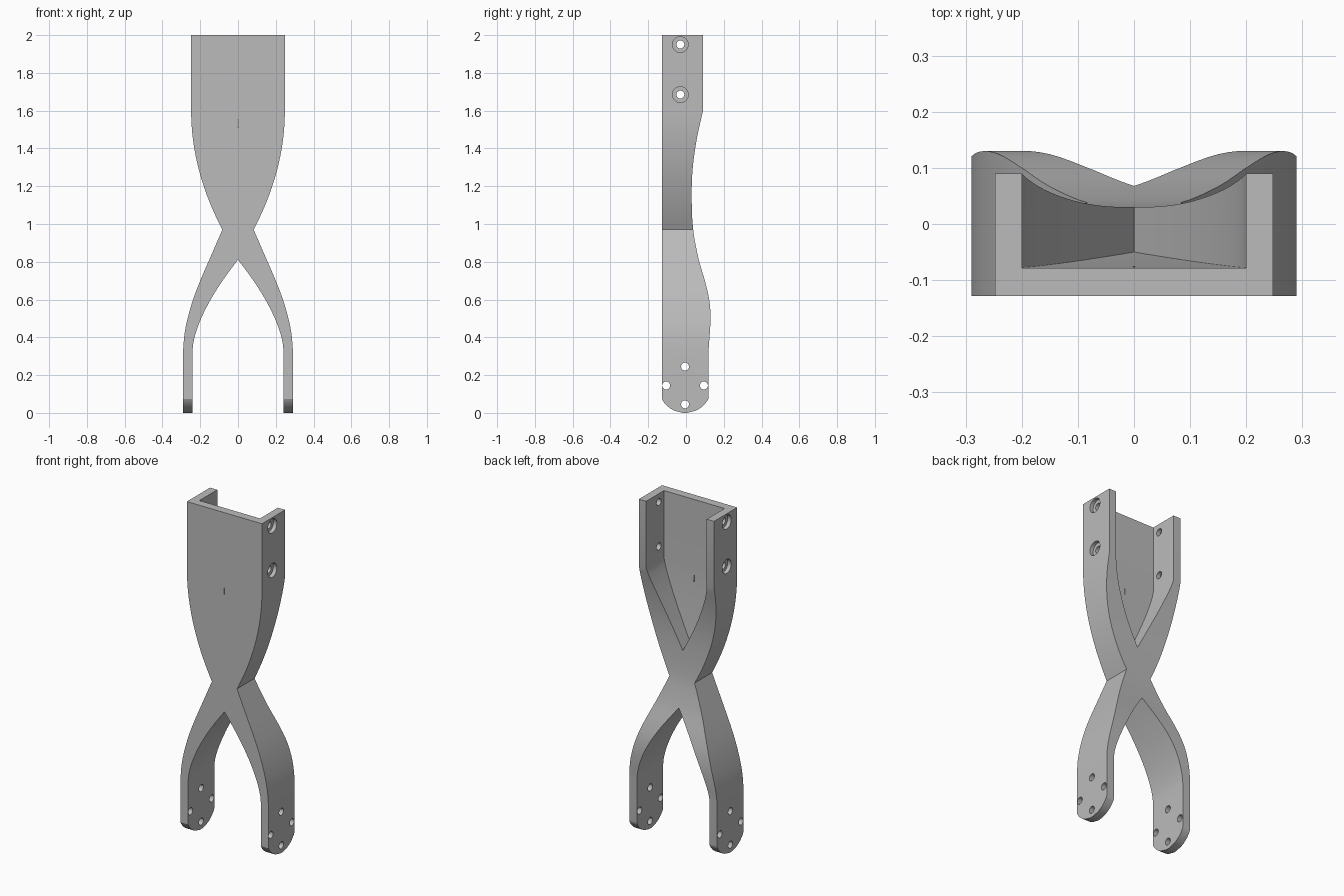
import bpy, bmesh, math
from mathutils import Matrix

cube = bpy.data.objects.get("Cube")
if cube:
    bpy.data.objects.remove(cube, do_unlink=True)

grey = bpy.data.materials.new("plain grey")
grey.use_nodes = True
grey.diffuse_color = (0.5, 0.5, 0.5, 1)
grey.node_tree.nodes["Principled BSDF"].inputs["Base Color"].default_value = (0.5, 0.5, 0.5, 1)


def finish(name, bm):
    bmesh.ops.recalc_face_normals(bm, faces=bm.faces)
    mesh = bpy.data.meshes.new(name)
    bm.to_mesh(mesh)
    bm.free()
    mesh.materials.append(grey)
    ob = bpy.data.objects.new(name, mesh)
    bpy.context.collection.objects.link(ob)
    return ob


def loft(name, rows):
    """Stack rectangles given as (z, half width, front y, back y)."""
    bm = bmesh.new()
    rings = [[bm.verts.new(p) for p in ((-w, f, z), (w, f, z), (w, b, z), (-w, b, z))]
             for z, w, f, b in rows]
    for low, high in zip(rings, rings[1:]):
        for i in range(4):
            j = (i + 1) % 4
            bm.faces.new((low[i], low[j], high[j], high[i]))
    bm.faces.new(rings[0])
    bm.faces.new(rings[-1])
    return finish(name, bm)


def spline(points, z):
    """Smooth interpolation through (z, value) points, held flat past the ends."""
    if z <= points[0][0]:
        return points[0][1]
    if z >= points[-1][0]:
        return points[-1][1]
    i = max(k for k in range(len(points) - 1) if points[k][0] <= z)
    def slope(k):
        a, b = points[max(k - 1, 0)], points[min(k + 1, len(points) - 1)]
        return (b[1] - a[1]) / (b[0] - a[0])
    (z0, v0), (z1, v1) = points[i], points[i + 1]
    h = z1 - z0
    t = (z - z0) / h
    return ((2*t**3 - 3*t**2 + 1) * v0 + (t**3 - 2*t**2 + t) * h * slope(i)
            + (3*t**2 - 2*t**3) * v1 + (t**3 - t**2) * h * slope(i + 1))


def span(a, b, n):
    return [a + (b - a) * i / n for i in range(n + 1)]


WAIST, CROTCH, NOTCH, WALL = 0.97, 0.81, 1.14, 1.6
BACK = [(0.34, 0.12), (0.5, 0.13), (0.6, 0.123), (0.7, 0.1), (0.81, 0.068),
        (0.97, 0.038), (1.15, 0.03), (1.3, 0.036), (1.45, 0.057), (1.6, 0.09)]
LEG = [(0.34, 0.29), (0.42, 0.283), (0.5, 0.267), (0.6, 0.238), (0.7, 0.2),
       (0.85, 0.135), (0.97, 0.083)]


def half_width(z):
    if z < WAIST:
        return spline(LEG, z)
    return 0.248 - 0.416 * max(WALL - z, 0) ** 2


# Outer envelope with rounded feet
rows = []
for z in span(0, 0.085, 8) + span(0.34, WAIST, 20) + span(WAIST, WALL, 20)[1:] + [2]:
    front, back = -0.128, spline(BACK, z)
    if z < 0.1:
        r = 0.14
        reach = max(math.sqrt(max(r * r - (r - z) ** 2, 0)), 0.01)
        front, back = max(front, -0.005 - reach), min(back, -0.005 + reach)
    rows.append((z, half_width(z), front, back))
body = loft("crossed_bracket", rows)

# Opening between the legs
rows = [(-0.1, 0.24, -0.4, 0.4)]
for z in span(0.34, CROTCH, 16):
    rows.append((z, max(0.24 * (1 - ((z - 0.34) / 0.47) ** 1.56), 0.0005), -0.4, 0.4))
cutters = [loft("leg_gap_cutter", rows)]

# Rear channel tapering down to a point
rows = []
for z in span(NOTCH, WALL, 14):
    t = (WALL - z) / (WALL - NOTCH)
    rows.append((z, max(0.2 * (1 - t ** 1.25), 0.0005), -0.078 + 0.028 * t ** 1.5, 0.4))
rows.append((2.2, 0.2, -0.078, 0.4))
cutters.append(loft("channel_cutter", rows))

# Narrow slit through the front plate
cutters.append(loft("slit_cutter", [(z, 0.002, -0.2, 0) for z in (1.51, 1.55)]))


def drill(name, x, y, z, radius, length):
    bm = bmesh.new()
    bmesh.ops.create_cone(bm, cap_ends=True, segments=24, radius1=radius, radius2=radius,
                          depth=length,
                          matrix=Matrix.Translation((x, y, z)) @ Matrix.Rotation(math.pi / 2, 4, 'Y'))
    cutters.append(finish(name, bm))


# Counterbored holes in the upper walls
for z in (1.95, 1.685):
    drill("bolt_hole_cutter", 0, -0.03, z, 0.021, 1)
    for side in (-1, 1):
        drill("counterbore_cutter", side * 0.275, -0.03, z, 0.042, 0.1)

# Four holes around each foot
for k in range(4):
    a = k * math.pi / 2
    drill("foot_hole_cutter", 0, -0.005 + 0.1 * math.cos(a), 0.145 + 0.1 * math.sin(a), 0.021, 1)

for ob in cutters:
    mod = body.modifiers.new(ob.name, 'BOOLEAN')
    mod.operation = 'DIFFERENCE'
    mod.solver = 'EXACT'
    mod.object = ob

# Bake the cuts, then drop the cutters
bpy.context.view_layer.update()
graph = bpy.context.evaluated_depsgraph_get()
cut_mesh = bpy.data.meshes.new_from_object(body.evaluated_get(graph))
body.modifiers.clear()
body.data = cut_mesh
for ob in cutters:
    bpy.data.objects.remove(ob, do_unlink=True)

bpy.ops.object.select_all(action='DESELECT')
body.select_set(True)
bpy.context.view_layer.objects.active = body
bpy.ops.object.shade_smooth_by_angle(angle=math.radians(25))
